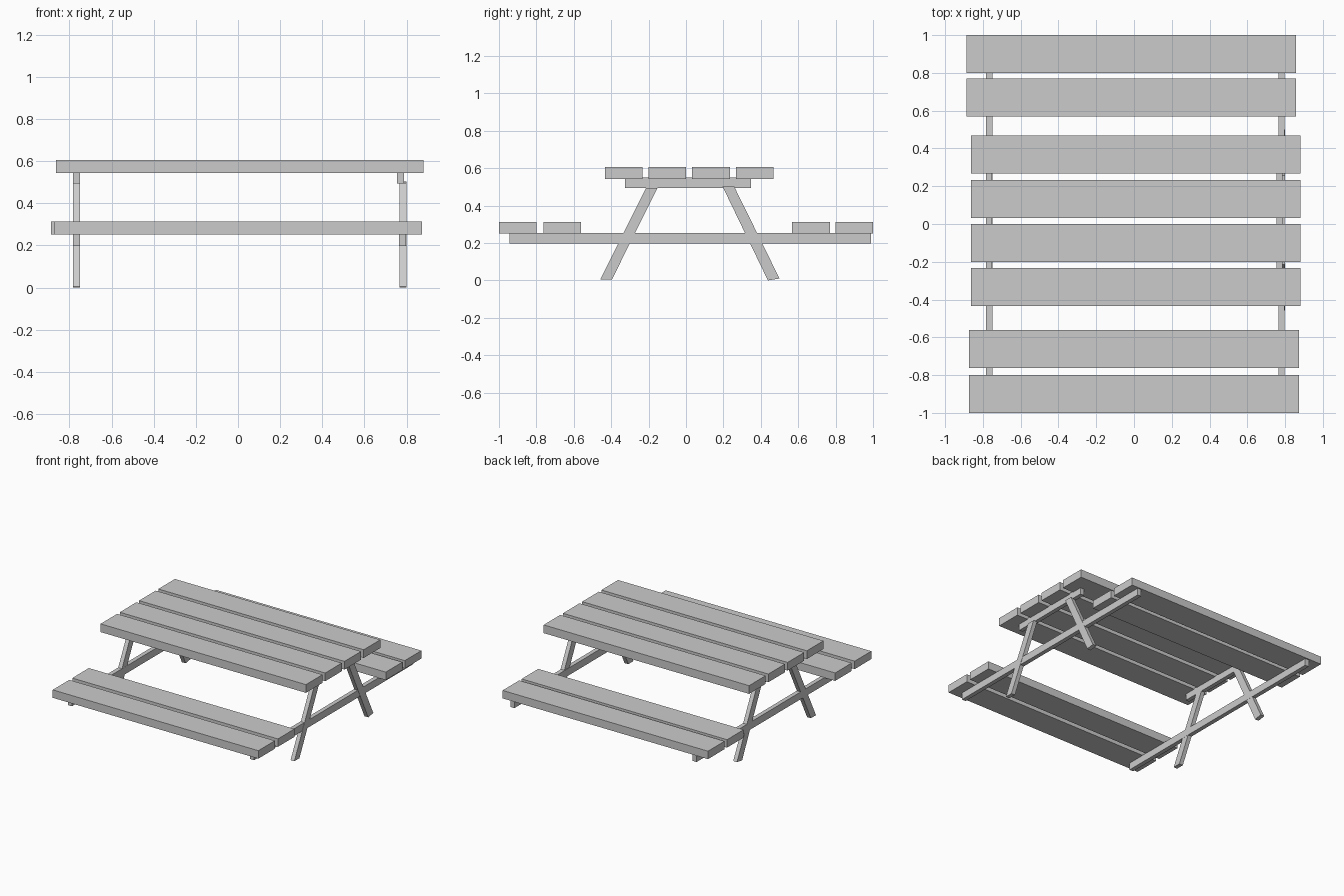
import bpy, bmesh

if "Cube" in bpy.data.objects:
    bpy.data.objects.remove(bpy.data.objects["Cube"])


def prism(name, x0, x1, profile):
    """Extrude a (y, z) outline along x."""
    bm = bmesh.new()
    a = [bm.verts.new((x0, y, z)) for y, z in profile]
    b = [bm.verts.new((x1, y, z)) for y, z in profile]
    n = len(profile)
    bm.faces.new(a)
    bm.faces.new(b[::-1])
    for i in range(n):
        j = (i + 1) % n
        bm.faces.new((a[i], b[i], b[j], a[j]))
    bmesh.ops.recalc_face_normals(bm, faces=bm.faces)
    me = bpy.data.meshes.new(name)
    bm.to_mesh(me)
    bm.free()
    ob = bpy.data.objects.new(name, me)
    bpy.context.collection.objects.link(ob)
    return ob


def board(name, x0, x1, y0, y1, z0, z1):
    return prism(name, x0, x1, [(y0, z0), (y1, z0), (y1, z1), (y0, z1)])


# Table top planks
for i in range(4):
    y = -0.434 + i * 0.2335
    board(f"table_plank_{i + 1}", -0.863, 0.881, y, y + 0.201, 0.543, 0.606)

# Bench planks
for i, y in enumerate((-1.0, -0.763)):
    board(f"front_bench_plank_{i + 1}", -0.873, 0.873, y, y + 0.201, 0.252, 0.313)
for i, y in enumerate((0.568, 0.799)):
    board(f"back_bench_plank_{i + 1}", -0.887, 0.857, y, y + 0.201, 0.252, 0.313)

# End frames: top support, bench beam and two slanted legs
frames = (("left", -0.783, -0.783, -0.783), ("right", 0.755, 0.764, 0.767))
for side, xs, xb, xl in frames:
    board(f"{side}_top_support", xs, xs + 0.032, -0.325, 0.348, 0.493, 0.55)
    board(f"{side}_bench_beam", xb, xb + 0.033, -0.943, 0.99, 0.198, 0.254)
    prism(f"{side}_front_leg", xl, xl + 0.032,
          [(-0.458, 0.005), (-0.396, 0.005), (-0.152, 0.495), (-0.214, 0.495)])
    prism(f"{side}_back_leg", xl, xl + 0.032,
          [(0.438, 0.0), (0.5, 0.01), (0.257, 0.503), (0.195, 0.503)])
